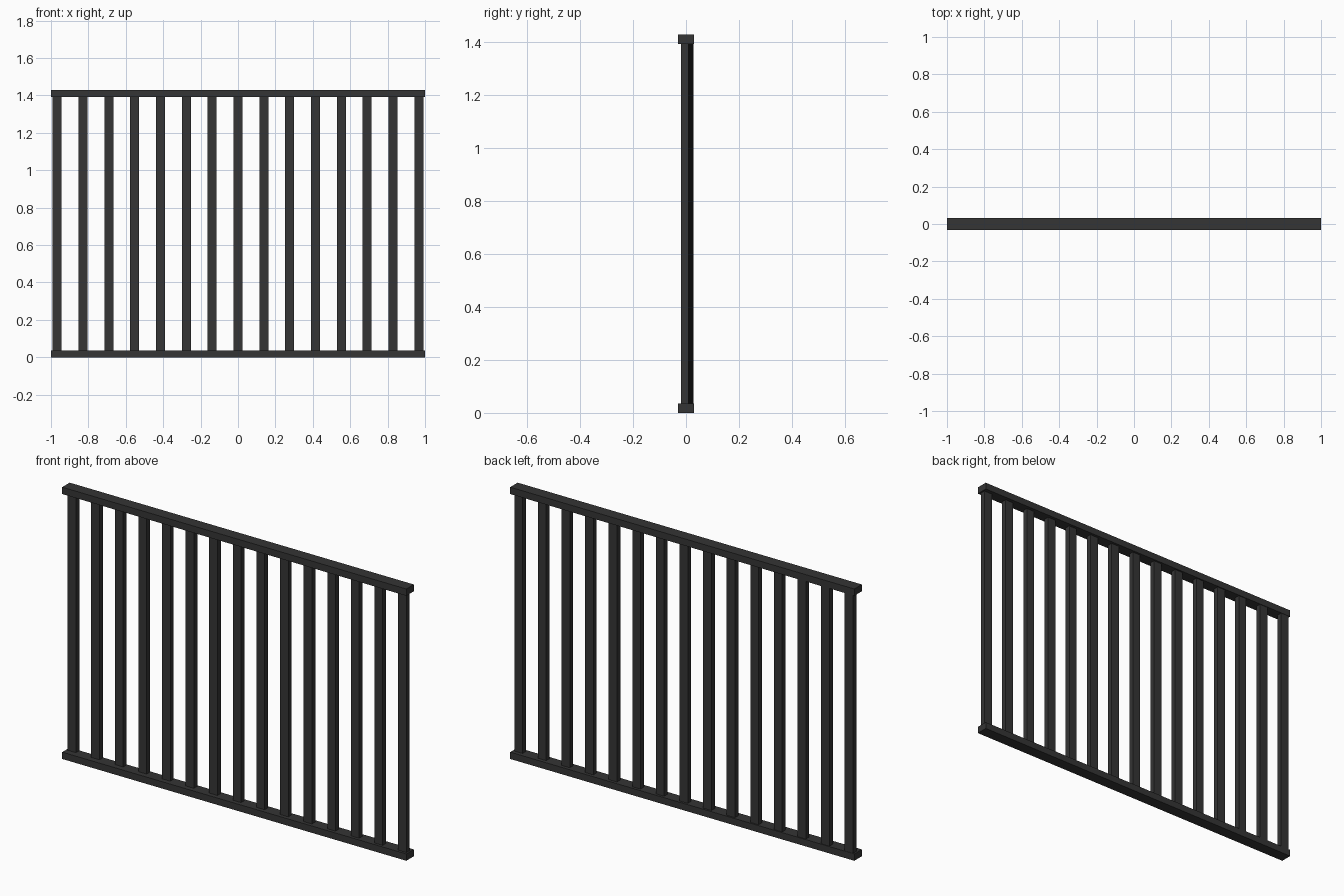
import bpy

if "Cube" in bpy.data.objects:
    bpy.data.objects.remove(bpy.data.objects["Cube"])

mat = bpy.data.materials.new("dark_metal")
mat.diffuse_color = (0.035, 0.035, 0.035, 1)
mat.use_nodes = True
mat.node_tree.nodes["Principled BSDF"].inputs["Base Color"].default_value = mat.diffuse_color


def box(name, size, loc):
    bpy.ops.mesh.primitive_cube_add(size=1, location=loc)
    ob = bpy.context.object
    ob.name = name
    ob.scale = size
    bpy.ops.object.transform_apply(location=False, rotation=False, scale=True)
    ob.data.materials.append(mat)
    return ob


HEIGHT, RAIL_H, RAIL_D = 1.428, 0.036, 0.062
COUNT, REACH = 15, 0.967

# Horizontal rails
box("bottom_rail", (2, RAIL_D, RAIL_H), (0, 0, RAIL_H / 2))
box("top_rail", (2, RAIL_D, RAIL_H), (0, 0, HEIGHT - RAIL_H / 2))

# Upright bars, the row drifting slightly backwards towards -x
for i in range(COUNT):
    t = i / (COUNT - 1)
    x = -REACH + 2 * REACH * t
    y = 0.015 - 0.019 * t
    box(f"bar_{i + 1:02d}", (0.048, 0.028, HEIGHT - 2 * RAIL_H + 0.004), (x, y, HEIGHT / 2))
